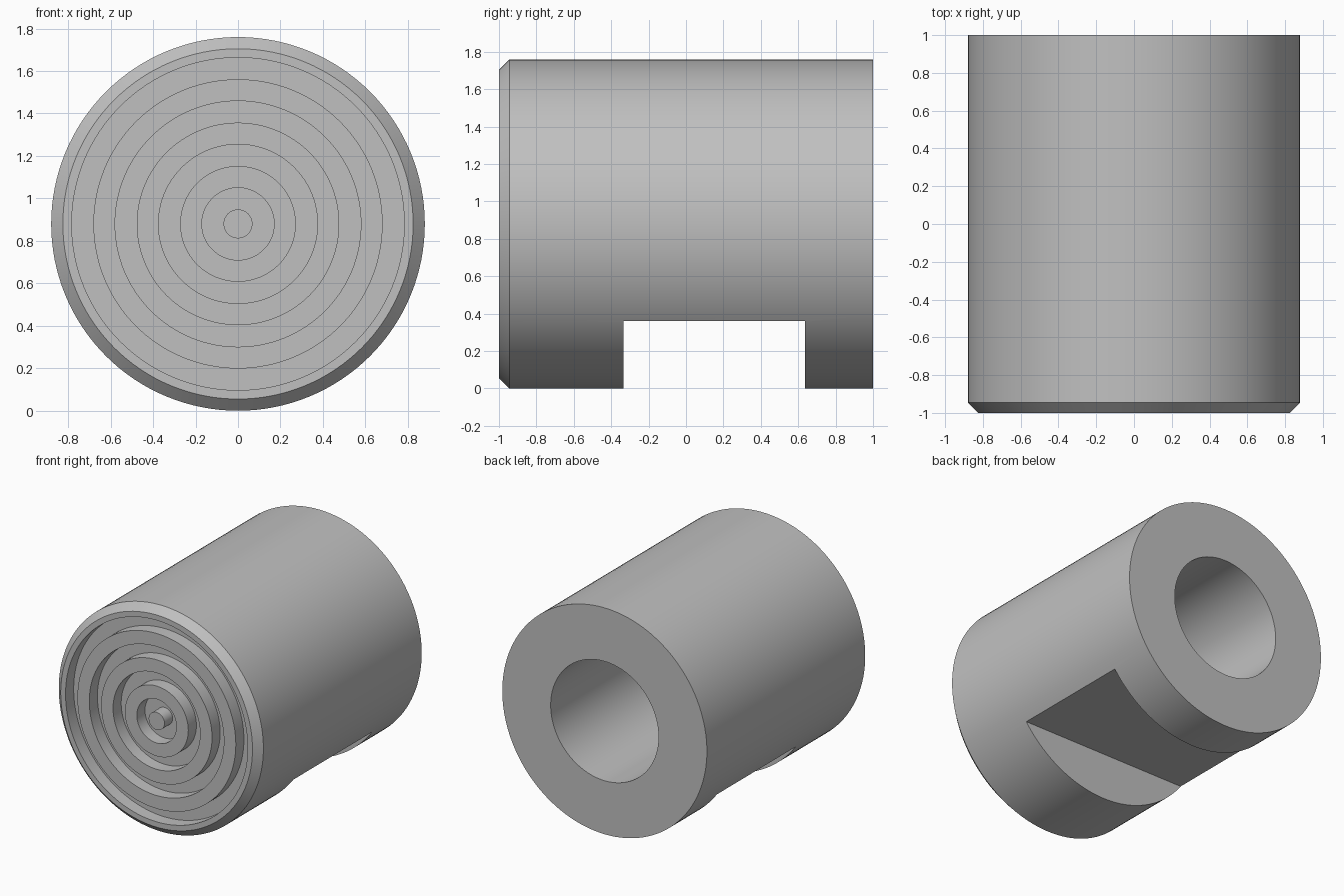
import bpy
import bmesh
from math import tau, radians

default = bpy.data.objects.get("Cube")
if default:
    bpy.data.objects.remove(default, do_unlink=True)

RADIUS = 0.88
FRONT, BACK = -1.0, 1.0
CHAMFER = 0.055
GROOVE_DEPTH = 0.1
BORE_RADIUS, BORE_END = 0.464, -0.3
SEGMENTS = 128

# Plain grey metal
steel = bpy.data.materials.new("grey_steel")
steel.use_nodes = True
steel.diffuse_color = (0.53, 0.53, 0.53, 1)
steel.node_tree.nodes["Principled BSDF"].inputs["Base Color"].default_value = steel.diffuse_color


def add_object(name, bm):
    mesh = bpy.data.meshes.new(name)
    bm.to_mesh(mesh)
    bm.free()
    mesh.materials.append(steel)
    obj = bpy.data.objects.new(name, mesh)
    bpy.context.collection.objects.link(obj)
    return obj


def lathe(name, profile):
    """Revolve (radius, y) points around the body's long axis."""
    bm = bmesh.new()
    verts = [bm.verts.new((r, y, RADIUS)) for r, y in profile]
    edges = [bm.edges.new(pair) for pair in zip(verts, verts[1:])]
    bmesh.ops.spin(bm, geom=verts + edges, cent=(0, 0, RADIUS),
                   axis=(0, 1, 0), angle=tau, steps=SEGMENTS)
    bmesh.ops.remove_doubles(bm, verts=bm.verts, dist=0.0005)
    bmesh.ops.recalc_face_normals(bm, faces=bm.faces)
    return add_object(name, bm)


# Front face: central pin, then alternating concentric grooves and ridges
profile = [(0, FRONT)]
steps = [0.068 + 0.1022 * i for i in range(8)]
for inner, outer in zip(steps[::2], steps[1::2]):
    floor = FRONT + GROOVE_DEPTH
    profile += [(inner, FRONT), (inner, floor), (outer, floor), (outer, FRONT)]

# Chamfered rim, outer wall, back face and blind bore
profile += [(RADIUS - CHAMFER, FRONT), (RADIUS, FRONT + CHAMFER), (RADIUS, BACK),
            (BORE_RADIUS, BACK), (BORE_RADIUS, BORE_END), (0, BORE_END)]
body = lathe("grooved_cylinder_body", profile)

# Wrench flat cut across the underside
bm = bmesh.new()
bmesh.ops.create_cube(bm, size=1)
bmesh.ops.scale(bm, vec=(3, 0.97, 1), verts=bm.verts)
bmesh.ops.translate(bm, vec=(0, 0.15, 0.36 - 0.5), verts=bm.verts)
cutter = add_object("flat_cutter", bm)
cutter.hide_render = True

cut = body.modifiers.new("wrench_flat", "BOOLEAN")
cut.operation = "DIFFERENCE"
cut.solver = "EXACT"
cut.object = cutter

bpy.ops.object.select_all(action="DESELECT")
body.select_set(True)
bpy.context.view_layer.objects.active = body
bpy.ops.object.modifier_apply(modifier=cut.name)
bpy.data.objects.remove(cutter, do_unlink=True)
bpy.ops.object.shade_smooth_by_angle(angle=radians(30))
